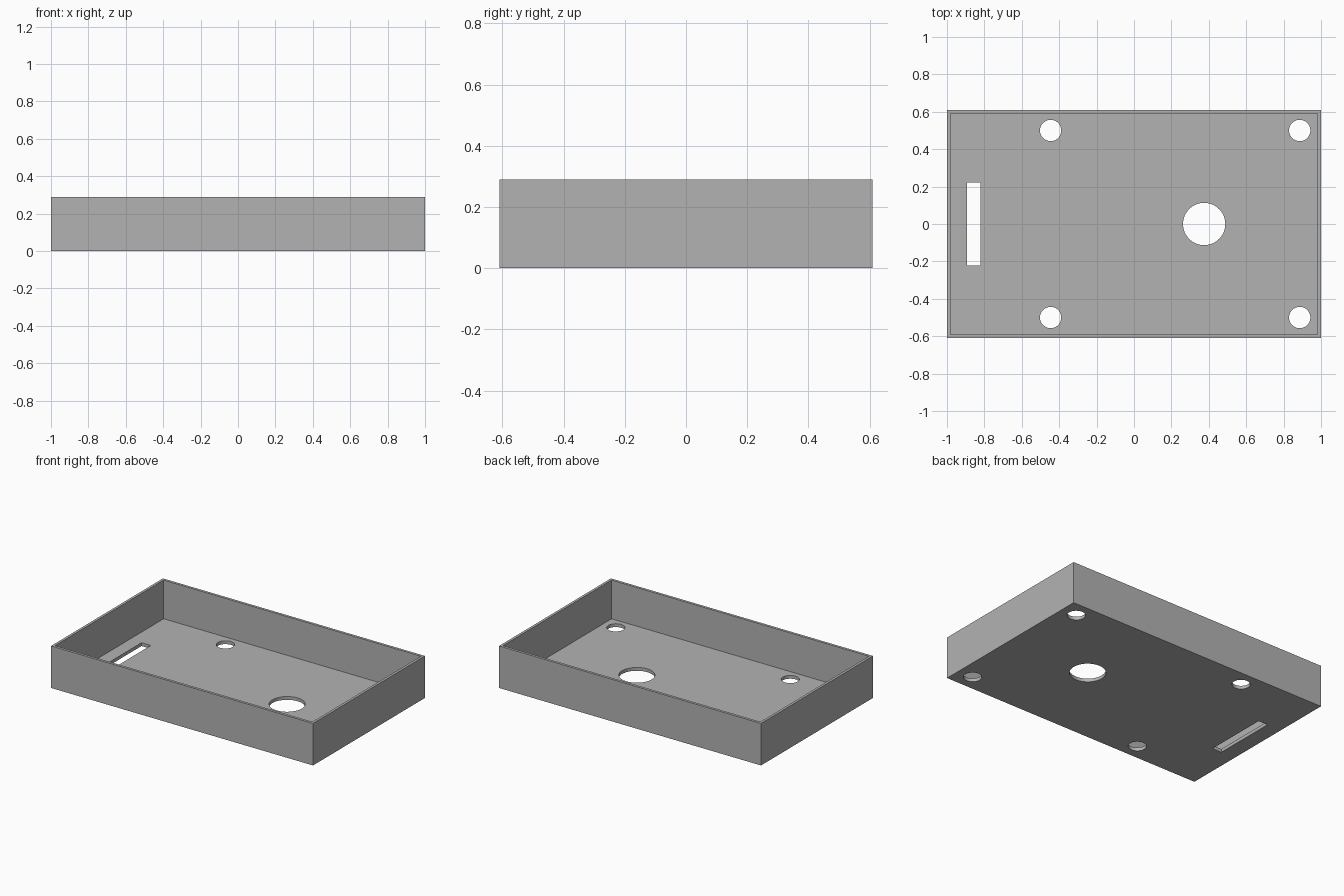
import bpy
import bmesh
from mathutils import Matrix, Vector

cube = bpy.data.objects.get("Cube")
if cube:
    bpy.data.objects.remove(cube)

LENGTH, WIDTH, HEIGHT = 2.0, 1.22, 0.29
WALL, FLOOR = 0.018, 0.023

grey = bpy.data.materials.new("plain grey")
grey.use_nodes = True
colour = (0.45, 0.45, 0.45, 1)
grey.diffuse_color = colour
grey.node_tree.nodes["Principled BSDF"].inputs["Base Color"].default_value = colour


def add_object(name, bm):
    mesh = bpy.data.meshes.new(name)
    bm.to_mesh(mesh)
    bm.free()
    mesh.materials.append(grey)
    obj = bpy.data.objects.new(name, mesh)
    bpy.context.collection.objects.link(obj)
    return obj


def box(name, size, centre):
    bm = bmesh.new()
    bmesh.ops.create_cube(bm, size=1, matrix=Matrix.Translation(centre) @ Matrix.Diagonal(Vector(size)).to_4x4())
    return add_object(name, bm)


def cylinder(name, radius, x, y):
    bm = bmesh.new()
    bmesh.ops.create_cone(bm, cap_ends=True, segments=64, radius1=radius, radius2=radius,
                          depth=0.2, matrix=Matrix.Translation((x, y, 0)))
    return add_object(name, bm)


# Open tray: solid block hollowed from the top
tray = box("tray", (LENGTH, WIDTH, HEIGHT), (0, 0, HEIGHT / 2))
cutters = [box("cavity_cutter", (LENGTH - 2 * WALL, WIDTH - 2 * WALL, HEIGHT),
               (0, 0, FLOOR + HEIGHT / 2))]

# Floor openings: cable slot, large round hole and four mounting holes
cutters.append(box("slot_cutter", (0.071, 0.445, 0.2), (-0.857, 0, 0)))
cutters.append(cylinder("large_hole_cutter", 0.113, 0.375, 0))
for x in (-0.446, 0.886):
    for y in (-0.5, 0.5):
        cutters.append(cylinder("mounting_hole_cutter", 0.057, x, y))

for cutter in cutters:
    cutter.hide_render = True
    cutter.hide_viewport = True
    cutter.display_type = 'WIRE'
    cut = tray.modifiers.new(cutter.name, 'BOOLEAN')
    cut.operation = 'DIFFERENCE'
    cut.solver = 'EXACT'
    cut.object = cutter

# Smooth hole walls, crisp box edges
bpy.ops.object.select_all(action='DESELECT')
tray.select_set(True)
bpy.context.view_layer.objects.active = tray
for cut in list(tray.modifiers):
    bpy.ops.object.modifier_apply(modifier=cut.name)
for cutter in cutters:
    bpy.data.objects.remove(cutter)
bpy.ops.object.shade_smooth_by_angle()
